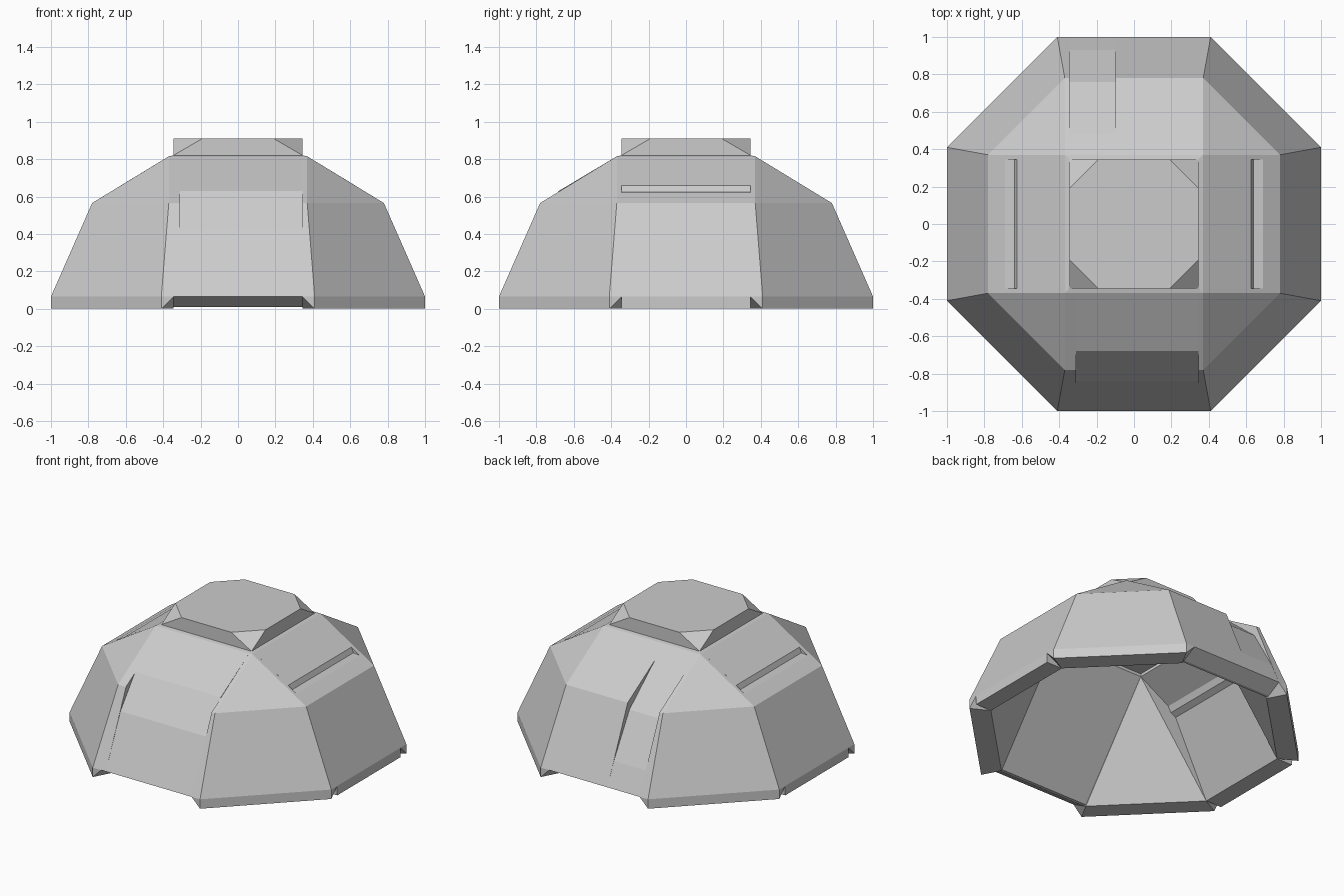
import bpy, bmesh
from math import radians
from mathutils import Matrix

if "Cube" in bpy.data.objects:
    bpy.data.objects.remove(bpy.data.objects["Cube"])

def finish(bm, name, angle=0):
    bmesh.ops.rotate(bm, verts=bm.verts, matrix=Matrix.Rotation(radians(angle), 3, 'Z'))
    bmesh.ops.recalc_face_normals(bm, faces=bm.faces)
    mesh = bpy.data.meshes.new(name)
    bm.to_mesh(mesh)
    bm.free()
    ob = bpy.data.objects.new(name, mesh)
    bpy.context.collection.objects.link(ob)
    return ob

def panel(name, profile, a, b, angle):
    """Extrude a (radius, z) profile sideways from a to b, then turn it into place."""
    bm = bmesh.new()
    face = bm.faces.new([bm.verts.new((r, a, z)) for r, z in profile])
    ext = bmesh.ops.extrude_face_region(bm, geom=[face])
    new = [v for v in ext['geom'] if isinstance(v, bmesh.types.BMVert)]
    bmesh.ops.translate(bm, verts=new, vec=(0, b - a, 0))
    return finish(bm, name, angle)

def hull(name, points, angle=0):
    bm = bmesh.new()
    for p in points:
        bm.verts.new(p)
    res = bmesh.ops.convex_hull(bm, input=bm.verts)
    junk = [g for g in res['geom_interior'] + res['geom_unused'] if isinstance(g, bmesh.types.BMVert)]
    bmesh.ops.delete(bm, geom=list(set(junk)), context='VERTS')
    bmesh.ops.dissolve_limit(bm, angle_limit=radians(0.5), verts=bm.verts, edges=bm.edges)
    return finish(bm, name, angle)

W = 0.345
# flat inner face and undercut sill shared by front and back
inner = [(W, 0.70), (0.88, 0.01), (0.90, 0.01)]
full = [(1, 0.065), (0.78, 0.565), (0.37, 0.815), (W, 0.82)]

# side panels with a stepped groove, outside and inside
groove = [(1, 0), (1, 0.065), (0.78, 0.565), (0.69, 0.62), (0.64, 0.625), (0.625, 0.66),
          (0.37, 0.815), (W, 0.82), (W, 0.70), (0.57, 0.57), (0.59, 0.53), (0.63, 0.51), (0.88, 0)]
panel("right_panel", groove, -W, W, 0)
panel("left_panel", groove, -W, W, 180)

# front door, slightly sunk
door = [(1, 0.065), (0.84, 0.42), (0.68, 0.63), (0.37, 0.815), (W, 0.82)]
panel("front_door", door + inner, -0.31, W, -90)
panel("front_door_jamb", full + inner, -W, -0.31, -90)

# back wall with one sunk bay
sunk = [(1, 0.065), (0.93, 0.22), (0.76, 0.51), (0.48, 0.748), (0.37, 0.815), (W, 0.82)]
panel("back_wall", full + inner, -W, 0.10, 90)
panel("back_sunk_bay", sunk + inner, 0.10, W, 90)

# four corner panels narrowing to a point, flat on the inside
half = [(1, 0.41, 0), (1, 0.41, 0.065), (1, W, 0.065), (0.78, 0.37, 0.565),
        (0.78, W, 0.565), (0.37, W, 0.815), (0.88, W, 0)]
corner = half + [(y, x, z) for x, y, z in half] + [(0.37, 0.37, 0.815), (W, W, 0.82), (W, W, 0.70)]
for i in range(4):
    hull(f"corner_panel_{i + 1}", corner, 90 * i)

# roof cap: square base, octagonal top
cap = []
for sx in (-1, 1):
    for sy in (-1, 1):
        cap += [(sx * W, sy * W, 0.72), (sx * W, sy * W, 0.82),
                (sx * W, sy * 0.19, 0.91), (sx * 0.19, sy * W, 0.91)]
hull("roof_cap", cap)
